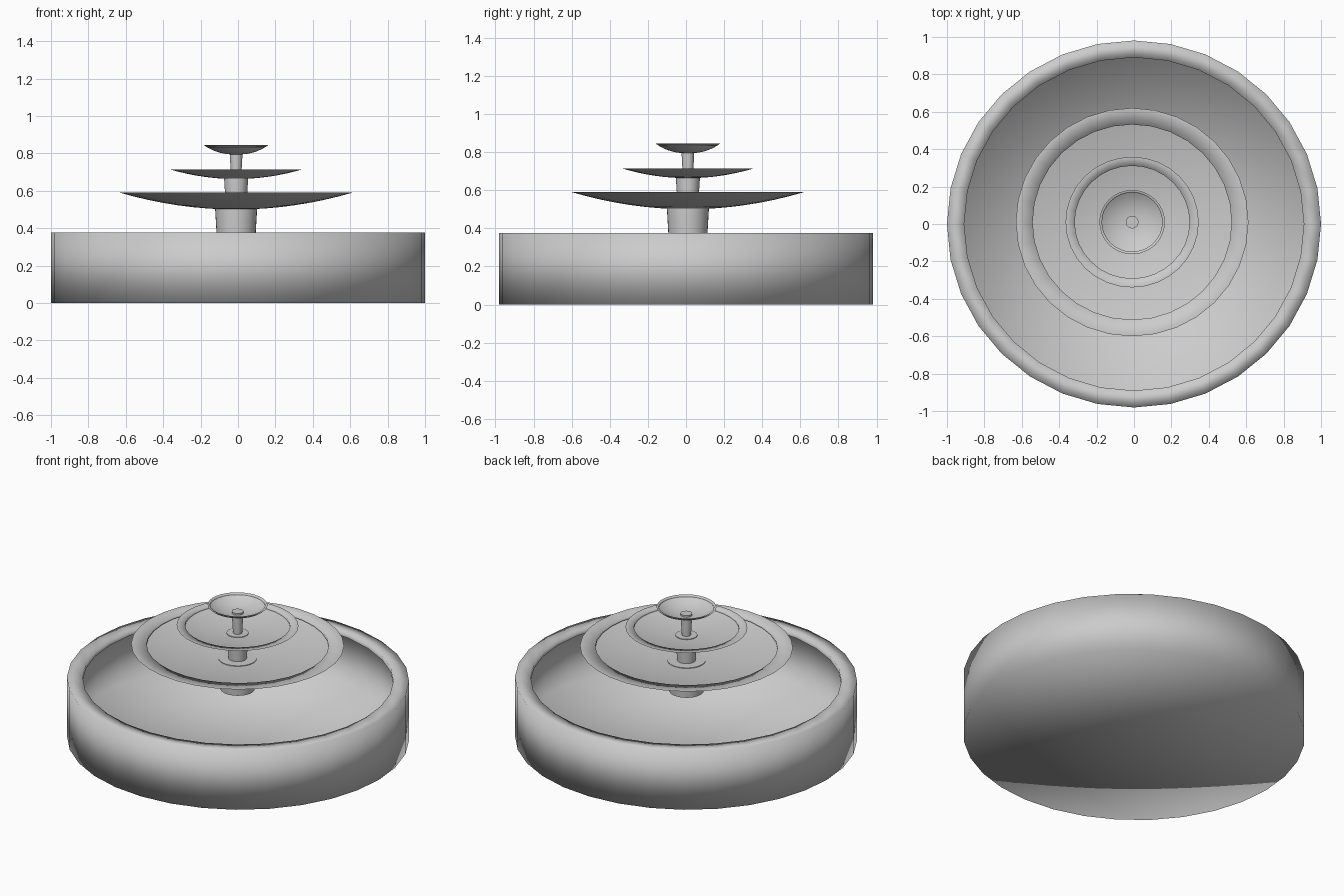
import bpy, bmesh
from math import cos, sin, pi, radians

SIDES = 32
SQUASH = 0.981         # plan is very slightly oval

if "Cube" in bpy.data.objects:
    bpy.data.objects.remove(bpy.data.objects["Cube"])

stone = bpy.data.materials.new("grey stone")
stone.use_nodes = True
colour = (0.6, 0.6, 0.6, 1)
stone.diffuse_color = colour
stone.node_tree.nodes["Principled BSDF"].inputs["Base Color"].default_value = colour


def lathe(name, profile, centre=(0, 0), smooth_angle=180):
    """Spin (radius, height) points; radius 0 closes with a fan."""
    bm = bmesh.new()
    rings = []
    for r, z in profile:
        if r == 0:
            rings.append([bm.verts.new((*centre, z))] * SIDES)
        else:
            rings.append([bm.verts.new((centre[0] + r * cos(2 * pi * i / SIDES),
                                        centre[1] + r * SQUASH * sin(2 * pi * i / SIDES), z))
                          for i in range(SIDES)])
    for a, b in zip(rings, rings[1:]):
        for i in range(SIDES):
            j = (i + 1) % SIDES
            bm.faces.new(list(dict.fromkeys((a[i], a[j], b[j], b[i]))))
    mesh = bpy.data.meshes.new(name)
    bm.to_mesh(mesh)
    bm.free()
    mesh.materials.append(stone)
    obj = bpy.data.objects.new(name, mesh)
    bpy.context.collection.objects.link(obj)
    bpy.ops.object.select_all(action='DESELECT')
    obj.select_set(True)
    bpy.context.view_layer.objects.active = obj
    if smooth_angle == 180:
        bpy.ops.object.shade_smooth()
    else:
        bpy.ops.object.shade_smooth_by_angle(angle=radians(smooth_angle))


# Basin: thin shell with a broad rim turned inward and down
lathe("basin", [(0, 0), (1, 0), (1, 0.376), (0.908, 0.376), (0.908, 0.35)])

AXIS = (-0.01, 0.01)


def dish(name, radius, inner, low, high, power=2):
    """Thin curved shell with a flat lip that folds down at its inner edge."""
    steps = 8
    shell = [(radius * i / steps, low + (high - low) * (i / steps) ** power)
             for i in range(steps + 1)]
    lip = [(inner, high), (inner, high - 0.012)]
    lathe(name, shell + lip, AXIS, smooth_angle=100)


def stem(name, bottom_r, top_r, low, high):
    """Tapered column, wider at the top, poking just through its dish."""
    lathe(name, [(0, low), (bottom_r, low), (top_r, high - 0.01),
                 (top_r, high), (0, high)], AXIS, smooth_angle=40)


# Three tiers, each on its own column
dish("lower_dish", 0.622, 0.532, 0.50, 0.59)
dish("middle_dish", 0.356, 0.307, 0.663, 0.715)
dish("upper_dish", 0.175, 0.161, 0.794, 0.846, 2.4)
stem("lower_stem", 0.101, 0.112, 0.31, 0.507)
stem("middle_stem", 0.053, 0.064, 0.49, 0.669)
stem("upper_stem", 0.026, 0.034, 0.65, 0.806)
